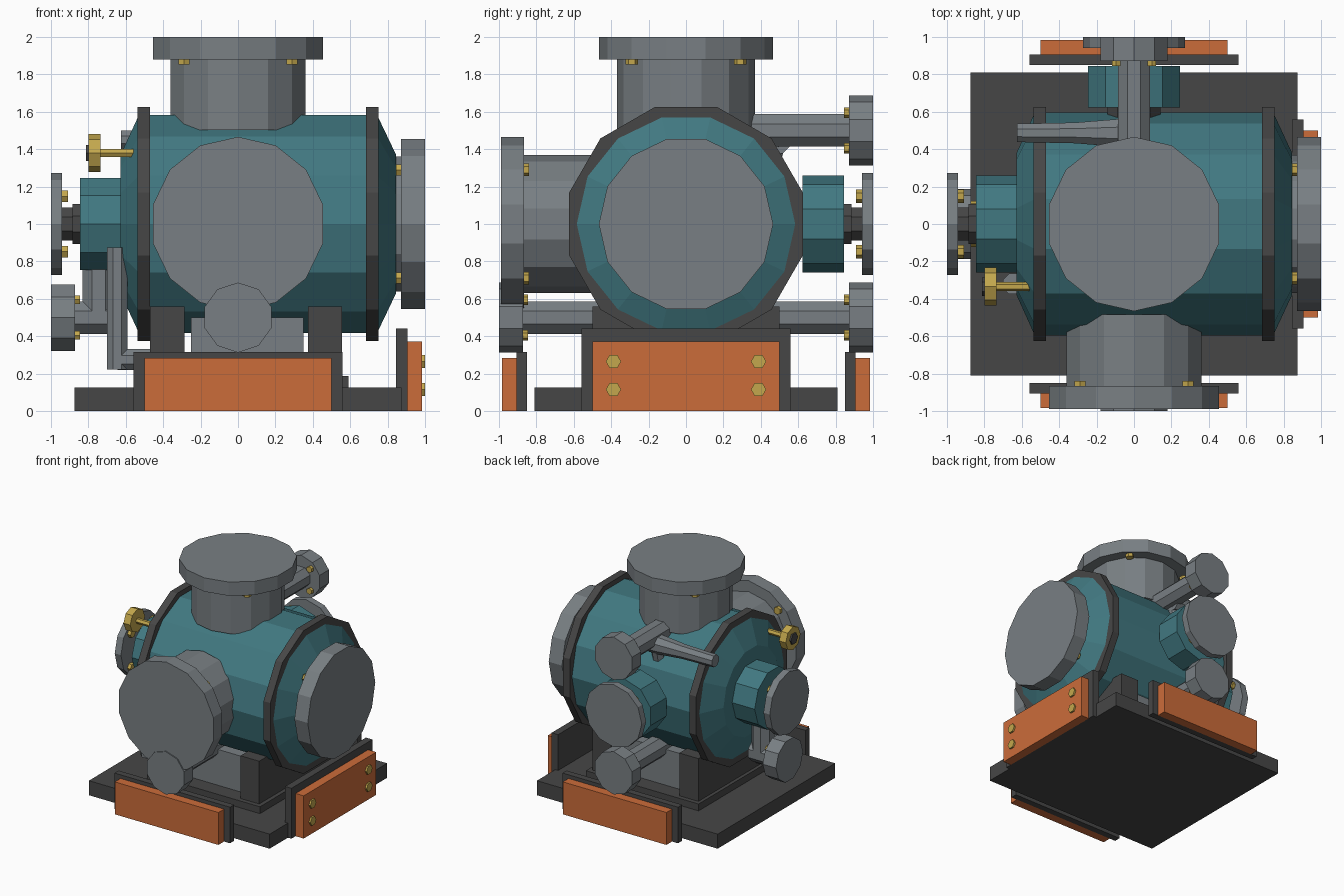
import bpy, bmesh, math
from mathutils import Vector

if "Cube" in bpy.data.objects:
    bpy.data.objects.remove(bpy.data.objects["Cube"])

def material(name, rgb):
    m = bpy.data.materials.new(name)
    m.diffuse_color = (*rgb, 1)
    m.use_nodes = True
    m.node_tree.nodes["Principled BSDF"].inputs["Base Color"].default_value = m.diffuse_color
    return m

GREY = material("steel grey", (0.19, 0.212, 0.228))
TEAL = material("teal paint", (0.053, 0.19, 0.22))
DARK = material("dark iron", (0.062, 0.062, 0.062))
ORANGE = material("orange paint", (0.60, 0.15, 0.042))
GOLD = material("brass", (0.55, 0.39, 0.075))

X, Y, Z = Vector((1, 0, 0)), Vector((0, 1, 0)), Vector((0, 0, 1))

def finish(name, bm, mat):
    bmesh.ops.recalc_face_normals(bm, faces=bm.faces)
    me = bpy.data.meshes.new(name)
    bm.to_mesh(me)
    bm.free()
    me.materials.append(mat)
    ob = bpy.data.objects.new(name, me)
    bpy.context.collection.objects.link(ob)
    return ob

def add_prism(bm, origin, axis, stations, n, flat=False):
    """Loft n-sided rings, given as (distance, radius), along an axis."""
    axis = Vector(axis).normalized()
    u = Z if abs(axis.y) > 0.7 else Y
    v = axis.cross(u).normalized()
    u = v.cross(axis)
    rings = []
    for t, r in stations:
        ring = []
        for i in range(n):
            a = 2 * math.pi * (i + (0.5 if flat else 0)) / n
            ring.append(bm.verts.new(Vector(origin) + axis * t + (u * math.cos(a) + v * math.sin(a)) * r))
        rings.append(ring)
    for a, b in zip(rings, rings[1:]):
        for i in range(n):
            j = (i + 1) % n
            bm.faces.new((a[i], a[j], b[j], b[i]))
    bm.faces.new(rings[0])
    bm.faces.new(rings[-1])

def prism(name, origin, axis, stations, n, mat, flat=False):
    bm = bmesh.new()
    add_prism(bm, origin, axis, stations, n, flat)
    return finish(name, bm, mat)

def box(name, lo, hi, mat):
    bm = bmesh.new()
    bmesh.ops.create_cube(bm, size=1)
    for v in bm.verts:
        v.co = Vector([l + (h - l) * (c + 0.5) for l, h, c in zip(lo, hi, v.co)])
    return finish(name, bm, mat)

def pipe(name, points, radius, n=8):
    """Straight pipe runs that overlap at the elbows."""
    bm = bmesh.new()
    pts = [Vector(p) for p in points]
    for i, (a, b) in enumerate(zip(pts, pts[1:])):
        end = (b - a).length + (radius * 0.9 if i < len(pts) - 2 else 0)
        add_prism(bm, a, b - a, [(0, radius), (end, radius)], n, True)
    return finish(name, bm, GREY)

def flange(name, origin, axis, inner, outer, radius, n, spread, bolt_r, bolt_h):
    """Flange disc with four brass bolts on its inner face."""
    prism(name, origin, axis, [(inner, radius), (outer, radius)], n, GREY)
    u = Z if abs(axis.y) > 0.7 else Y
    v = axis.cross(u)
    bm = bmesh.new()
    for su in (-1, 1):
        for sv in (-1, 1):
            p = Vector(origin) + (u * su + v * sv) * spread
            add_prism(bm, p, axis, [(inner - bolt_h, bolt_r), (inner + 0.01, bolt_r)], 6)
    finish(name + "_bolts", bm, GOLD)

# Vessel with tapered ends and two clamp rings
prism("vessel", (0, 0, 1), X, [(-0.628, 0.38), (-0.53, 0.597), (0.744, 0.597), (0.845, 0.38)], 14, TEAL)
for side, x in (("left", -0.503), ("right", 0.717)):
    prism(side + "_ring", (x, 0, 1), X, [(-0.033, 0.647), (0.033, 0.647)], 12, DARK, True)

# Large nozzles: top, front and right
for side, axis, start, inner, outer in (("top", Z, 0.503, 0.88, 1.0),
                                        ("front", -Y, 0.485, 0.867, 0.99),
                                        ("right", X, 0.7, 0.872, 1.0)):
    prism(side + "_nozzle", (0, 0, 1), axis, [(start, 0.37), (inner + 0.01, 0.37)], 14, GREY)
    flange(side + "_flange", (0, 0, 1), axis, inner, outer, 0.466, 14, 0.29, 0.034, 0.027)

# Teal stubs with collars: left and back
for side, axis in (("left", -X), ("back", Y)):
    prism(side + "_stub", (0, 0, 1), axis, [(0.624, 0.26), (0.845, 0.26)], 10, TEAL)
    prism(side + "_stub_seat", (0, 0, 1), axis, [(0.5, 0.15), (0.63, 0.15)], 10, DARK)
    prism(side + "_collar", (0, 0, 1), axis, [(0.84, 0.115), (0.885, 0.115)], 8, DARK, True)
    prism(side + "_shaft", (0, 0, 1), axis, [(0.88, 0.095), (0.945, 0.095)], 8, DARK, True)
    flange(side + "_stub_flange", (0, 0, 1), axis, 0.94, 1.0, 0.273, 12, 0.148, 0.036, 0.03)

# Small pipe ports
for side, axis, z in (("front_low", -Y, 0.5), ("back_low", Y, 0.5),
                      ("back_high", Y, 1.5), ("left_low", -X, 0.5)):
    flange(side + "_port", (0, 0, z), axis, 0.872, 1.0, 0.187, 10, 0.095, 0.027, 0.026)
pipe("front_low_pipe", [(0, -0.88, 0.5), (0, -0.2, 0.5)], 0.094)
pipe("back_low_pipe", [(0, 0.88, 0.5), (0, 0.2, 0.5)], 0.094)
pipe("back_high_pipe", [(0, 0.88, 1.5), (0, 0.2, 1.5)], 0.094)
pipe("left_low_pipe", [(-0.88, 0, 0.5), (-0.745, 0, 0.5), (-0.745, 0, 0.85)], 0.094)

# Side pipes
prism("back_branch_pipe", (-0.625, 0.487, 1.45), X, [(0, 0.053), (0.31, 0.06), (0.54, 0.08), (0.62, 0.08)], 8, GREY, True)
pipe("back_branch_leg", [(-0.06, 0.48, 1.46), (-0.06, 0.44, 1.28)], 0.06)
pipe("drain_pipe", [(-0.645, -0.32, 0.875), (-0.645, -0.32, 0.275), (-0.3, -0.32, 0.275)], 0.06)

# Valve handwheel
wheel = (-0.768, -0.335, 1.38)
prism("valve_stem", wheel, X, [(0, 0.024), (0.25, 0.024)], 6, GOLD)
prism("valve_wheel", wheel, X, [(-0.032, 0.102), (0.032, 0.102)], 8, GOLD)
prism("valve_nut", wheel, X, [(-0.045, 0.05), (0, 0.05)], 6, DARK)

# Base, plinth, saddles and centre block
box("base_plate", (-0.873, -0.81, 0), (0.873, 0.81, 0.127), DARK)
box("plinth", (-0.5, -0.54, 0.12), (0.59, 0.54, 0.187), DARK)
box("left_saddle", (-0.47, -0.5, 0.18), (-0.285, 0.5, 0.56), DARK)
box("right_saddle", (0.375, -0.5, 0.18), (0.555, 0.5, 0.56), DARK)
box("centre_block", (-0.25, -0.4, 0.1), (0.35, 0.4, 0.5), GREY)

# Orange bumpers with dark backing plates
for side, s in (("front", -1), ("back", 1)):
    box(side + "_backing", (-0.558, min(s * 0.85, s * 0.907), 0), (0.558, max(s * 0.85, s * 0.907), 0.315), DARK)
    box(side + "_bumper", (-0.5, min(s * 0.905, s * 0.985), 0), (0.5, max(s * 0.905, s * 0.985), 0.283), ORANGE)
box("right_backing", (0.845, -0.558, 0), (0.907, 0.558, 0.44), DARK)
box("right_bumper", (0.905, -0.5, 0), (0.985, 0.5, 0.373), ORANGE)
bm = bmesh.new()
for y in (-0.388, 0.388):
    for z in (0.115, 0.265):
        add_prism(bm, (0, y, z), X, [(0.97, 0.041), (1.0, 0.041)], 6)
finish("right_bumper_bolts", bm, GOLD)
